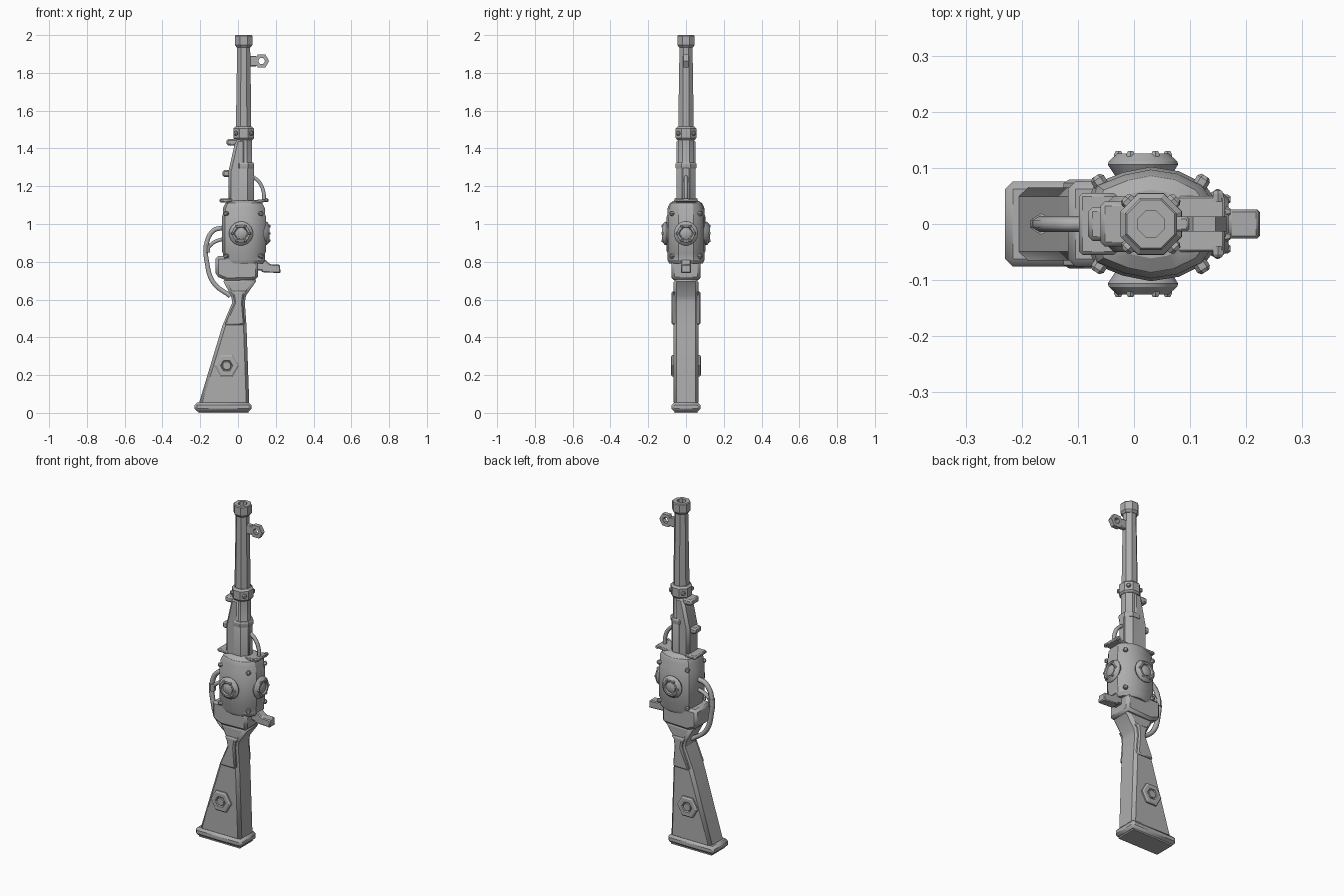
import bpy, bmesh, math
from mathutils import Vector

if "Cube" in bpy.data.objects:
    bpy.data.objects.remove(bpy.data.objects["Cube"])

metal = bpy.data.materials.new("grey_metal")
metal.diffuse_color = (0.42, 0.42, 0.42, 1)
metal.use_nodes = True
metal.node_tree.nodes["Principled BSDF"].inputs["Base Color"].default_value = metal.diffuse_color
BX = 0.03  # barrel axis


def finish(name, bm, bevel=0, segments=1):
    bmesh.ops.recalc_face_normals(bm, faces=bm.faces)
    me = bpy.data.meshes.new(name)
    bm.to_mesh(me)
    bm.free()
    ob = bpy.data.objects.new(name, me)
    bpy.context.collection.objects.link(ob)
    me.materials.append(metal)
    if bevel:
        m = ob.modifiers.new("bevel", 'BEVEL')
        m.width, m.segments = bevel, segments
        m.limit_method, m.angle_limit = 'ANGLE', math.radians(40)
    bpy.ops.object.select_all(action='DESELECT')
    bpy.context.view_layer.objects.active = ob
    ob.select_set(True)
    bpy.ops.object.shade_smooth_by_angle(angle=math.radians(28))
    return ob


def loft(name, rings, bevel=0, closed=False):
    """Skin a row of equal-length point rings; closed joins last to first."""
    bm = bmesh.new()
    vs = [[bm.verts.new(p) for p in r] for r in rings]
    n = len(vs[0])
    pairs = list(zip(vs, vs[1:])) + ([(vs[-1], vs[0])] if closed else [])
    for a, b in pairs:
        for i in range(n):
            bm.faces.new((a[i], a[(i + 1) % n], b[(i + 1) % n], b[i]))
    if not closed:
        bm.faces.new(vs[0])
        bm.faces.new(vs[-1])
    return finish(name, bm, bevel)


def prism(name, pts, half, bevel=0):
    """Side outline in x and z, extruded both ways along y."""
    return loft(name, [[(x, s * half, z) for x, z in pts] for s in (-1, 1)], bevel)


def block(name, x0, x1, half, z0, z1, bevel=0):
    return prism(name, [(x0, z0), (x1, z0), (x1, z1), (x0, z1)], half, bevel)


def turned(name, centre, axis, profile, n=8, turn=0.5, closed=False):
    """Profile of (radius, distance along axis) turned in n steps."""
    q = Vector((0, 0, 1)).rotation_difference(Vector(axis))
    c = Vector(centre)
    rings = [[c + q @ Vector((r * math.cos((i + turn) * math.tau / n),
                              r * math.sin((i + turn) * math.tau / n), d))
              for i in range(n)] for r, d in profile]
    return loft(name, rings, closed=closed)


def bolt(name, centre, axis, r=0.012):
    turned(name, centre, axis, [(r, -0.01), (r, 0.004), (r * .6, 0.01)], 6)


def tube(name, pts, r):
    cu = bpy.data.curves.new(name, 'CURVE')
    cu.dimensions = '3D'
    cu.bevel_depth, cu.bevel_resolution, cu.resolution_u = r, 1, 6
    cu.use_fill_caps = True
    sp = cu.splines.new('BEZIER')
    sp.bezier_points.add(len(pts) - 1)
    for p, (x, z) in zip(sp.bezier_points, pts):
        p.co = (x, 0, z)
        p.handle_left_type = p.handle_right_type = 'AUTO'
    ob = bpy.data.objects.new(name, cu)
    bpy.context.collection.objects.link(ob)
    cu.materials.append(metal)


# Stock, wrist panel and butt plate
prism("stock", [(-.21, .04), (.06, .04), (.045, .46), (.036, .585), (.042, .62),
                (.105, .71), (-.085, .71), (-.037, .62), (-.03, .585), (-.083, .46)], .065, .016)
prism("wrist_panel", [(-.072, .465), (.036, .465), (.026, .585), (.032, .625),
                      (.05, .645), (-.04, .645), (-.026, .62), (-.02, .585)], .076, .008)
block("butt_plate", -.23, .072, .076, .008, .055, .014)
block("butt_pad", -.21, .055, .062, 0, .02)

# Hexagonal plates on both stock sides
for s in (-1, 1):
    turned("stock_hex_plate", (-.06, 0, .25), (0, s, 0),
           [(.066, .055), (.066, .073), (.056, .079), (.033, .079), (.028, .072)], 6, 0)
    turned("stock_hex_centre", (-.06, 0, .25), (0, s, 0), [(.028, .06), (.022, .079)], 8)

# Lower housing and lever
prism("lower_housing", [(-.118, .725), (-.06, .70), (.105, .705), (.108, .83), (-.118, .83)], .076, .014)
prism("trigger_lever", [(.09, .755), (.125, .755), (.125, .745), (.225, .74), (.222, .785),
                        (.17, .787), (.145, .81), (.09, .82)], .026, .007)

# Bulging receiver body
half = [(-.085, .035), (-.07, .072), (-.02, .092), (.03, .102), (.08, .094), (.125, .072), (.148, .04)]
section = [(x, -y) for x, y in half] + [(x, y) for x, y in reversed(half)]


def ring(z, k):
    return [(BX + (x - BX) * k, y * k, z) for x, y in section]


loft("receiver_body", [ring(z, k) for z, k in
     ((.79, .86), (.81, .96), (.845, .96), (.855, 1), (1.04, 1), (1.05, .96),
      (1.085, .95), (1.11, .84), (1.125, .6))])
for z in (.83, 1.055):
    for x in (-.063, .122):
        for s in (-1, 1):
            bolt("body_bolt", (x, s * .077, z), (.5 if x > 0 else -.5, s * .8, 0), .013)

# Round portholes with bolts
for c, ax in (((.016, -.1, .95), (0, -1, 0)), ((.016, .1, .95), (0, 1, 0)), ((.142, 0, .95), (1, 0, 0))):
    a = Vector(ax)
    turned("porthole_rim", c, ax, [(.05, -.015), (.064, .006), (.062, .012), (.046, .026),
                                   (.036, .026), (.032, .018)], 16)
    turned("porthole_glass", c, ax, [(.034, 0), (.03, .02), (.016, .026)], 12)
    side = a.cross(Vector((0, 0, 1)))
    for i in range(6):
        t = i * math.tau / 6
        p = Vector(c) + a * .02 + (side * math.cos(t) + Vector((0, 0, math.sin(t)))) * .044
        bolt("porthole_bolt", p, ax, .009)

# Fore stock, upper receiver and cover plates
prism("fore_stock", [(-.05, 1.10), (.04, 1.10), (.04, 1.45), (-.012, 1.45), (-.05, 1.28)], .05, .014)
block("fore_cap", -.06, .0, .04, 1.415, 1.45, .008)
block("fore_lug", -.082, -.04, .03, 1.25, 1.285, .008)
block("fore_foot", -.098, -.03, .055, 1.115, 1.135, .006)
turned("upper_receiver", (BX, 0, 0), (0, 0, 1), [(.055, 1.10), (.055, 1.30), (.047, 1.315), (.047, 1.46)])
turned("receiver_band", (BX, 0, 0), (0, 0, 1), [(.058, 1.295), (.06, 1.302), (.06, 1.318), (.055, 1.325)])
block("rail", .06, .085, .02, 1.12, 1.3, .005)
prism("top_plate", [(.045, 1.105), (.162, 1.118), (.162, 1.135), (.045, 1.122)], .05, .004)
for s in (-1, 1):
    bolt("plate_bolt", (.15, s * .05, 1.127), (0, s, 0), .011)

# Barrel, collar and hollow muzzle
turned("barrel", (BX, 0, 0), (0, 0, 1), [(.044, 1.4), (.043, 1.6), (.037, 1.95)])
turned("collar", (BX, 0, 0), (0, 0, 1), [(.05, 1.445), (.059, 1.455), (.059, 1.505), (.048, 1.515)])
for i in range(4):
    t = math.radians(45 + 90 * i)
    d = Vector((math.cos(t), math.sin(t), 0))
    bolt("collar_bolt", Vector((BX, 0, 1.48)) + d * .057, d, .013)
turned("muzzle", (BX, 0, 0), (0, 0, 1), [(.04, 1.935), (.05, 1.948), (.05, 1.995), (.046, 2.0),
                                        (.025, 2.0), (.025, 1.96)])

# Front sight
block("sight_base", .06, .098, .013, 1.835, 1.89, .004)
turned("sight_ring", (.125, 0, 1.863), (0, 1, 0),
       [(.04, -.013), (.04, .013), (.018, .013), (.018, -.013)], 6, 0, True)

# Bent pipes
tube("guard_pipe", [(-.08, .98), (-.13, .965), (-.168, .89), (-.165, .80), (-.13, .69), (-.04, .618)], .014)
tube("guard_branch", [(-.16, .875), (-.125, .905), (-.08, .92)], .011)
turned("pipe_joint", (-.165, 0, .87), (0, 0, 1), [(.019, -.02), (.019, .02)], 6)
tube("breech_pipe", [(.07, 1.255), (.11, 1.225), (.135, 1.17), (.138, 1.12)], .011)
